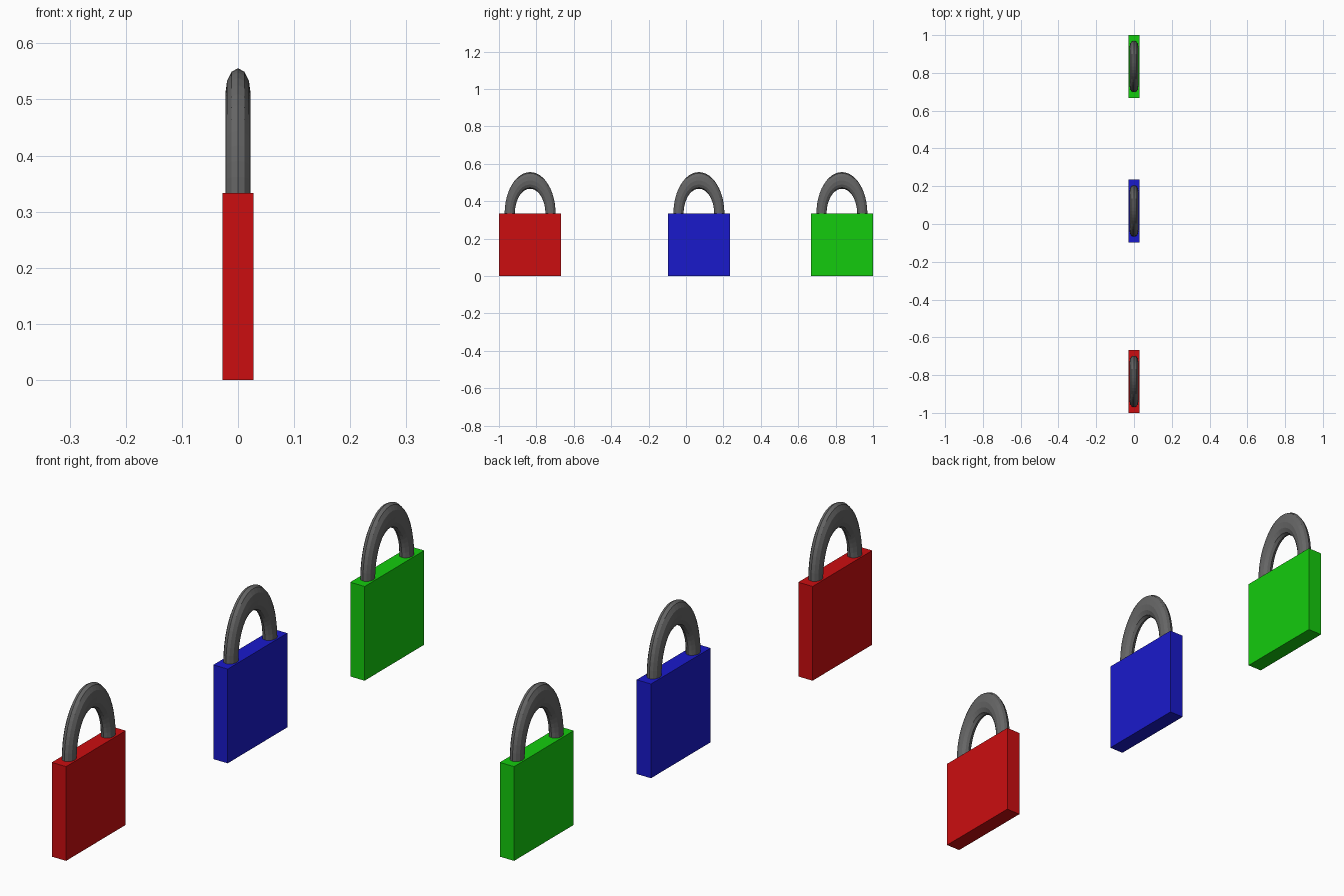
import bpy
from math import pi

if "Cube" in bpy.data.objects:
    bpy.data.objects.remove(bpy.data.objects["Cube"])

W, T, H = 0.333, 0.056, 0.333  # body width (y), thickness (x), height (z)


def material(name, rgb):
    m = bpy.data.materials.new(name)
    m.diffuse_color = (*rgb, 1)
    m.use_nodes = True
    m.node_tree.nodes["Principled BSDF"].inputs["Base Color"].default_value = m.diffuse_color
    return m


def finish(obj, name, mat):
    obj.name = name
    obj.data.materials.append(mat)
    bpy.ops.object.transform_apply(location=False, rotation=True, scale=True)


steel = material("dark_steel", (0.13, 0.13, 0.13))


def padlock(colour, rgb, y):
    # Flat square body
    bpy.ops.mesh.primitive_cube_add(size=1, location=(0, y, H / 2))
    body = bpy.context.object
    body.scale = (T, W, H)
    finish(body, colour + "_padlock_body", material(colour, rgb))

    # Shackle: stretched ring whose lower half sits inside the body
    bpy.ops.mesh.primitive_torus_add(major_radius=1, minor_radius=0.25,
                                     major_segments=48, minor_segments=12,
                                     location=(0, y, H), rotation=(0, pi / 2, 0))
    shackle = bpy.context.object
    shackle.scale = (0.178, 0.109, 0.09)  # local x is up, local z is thickness
    finish(shackle, colour + "_padlock_shackle", steel)


padlock("red", (0.6, 0.004, 0.005), -0.8335)
padlock("blue", (0.01, 0.01, 0.6), 0.069)
padlock("green", (0.007, 0.6, 0.004), 0.8335)
